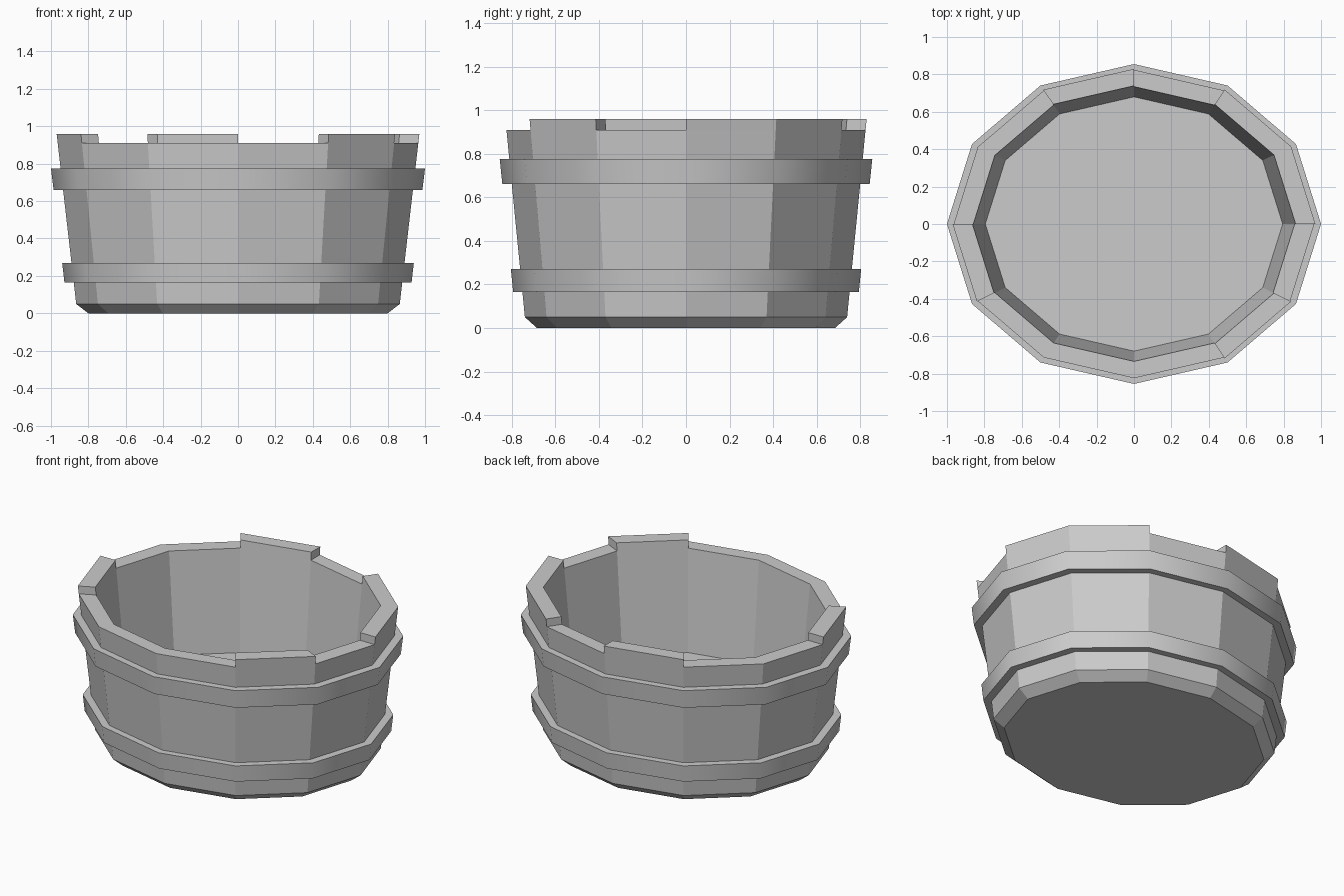
import bpy, bmesh
from math import cos, sin, pi, radians

if "Cube" in bpy.data.objects:
    bpy.data.objects.remove(bpy.data.objects["Cube"])

SIDES = 12
RATIO = 0.855          # oval: y radius / x radius


def lathe(name, profile, closed=False):
    """Sweep (radius, z) points round the oval; open profiles are capped at both ends."""
    bm = bmesh.new()
    rings = [[bm.verts.new((r * cos(2 * pi * i / SIDES), r * RATIO * sin(2 * pi * i / SIDES), z))
              for i in range(SIDES)] for r, z in profile]
    spans = list(zip(rings, rings[1:]))
    if closed:
        spans.append((rings[-1], rings[0]))
    strips = []
    for a, b in spans:
        strips.append([bm.faces.new((a[i], a[(i + 1) % SIDES], b[(i + 1) % SIDES], b[i]))
                       for i in range(SIDES)])
    if not closed:
        bm.faces.new(rings[0][::-1])
        bm.faces.new(rings[-1])
    return bm, strips


def finish(name, bm):
    bmesh.ops.recalc_face_normals(bm, faces=bm.faces[:])
    mesh = bpy.data.meshes.new(name)
    bm.to_mesh(mesh)
    bm.free()
    obj = bpy.data.objects.new(name, mesh)
    bpy.context.collection.objects.link(obj)
    return obj


# Tub: chamfered foot, flared wall, rim, inner wall and raised floor
LOW, HIGH = 0.91, 0.96
bm, strips = lathe("tub", [(0.80, 0), (0.865, 0.05), (0.964, LOW),
                           (0.859, LOW), (0.795, 0.27)])

# Staves that stand taller than the rest of the rim
rim = [strips[2][i] for i in (0, 1, 3, 6, 10)]
result = bmesh.ops.extrude_face_region(bm, geom=rim)
for v in [g for g in result["geom"] if isinstance(g, bmesh.types.BMVert)]:
    v.co.x *= 1.006
    v.co.y *= 1.006
    v.co.z = HIGH
left = [f for f in rim if f.is_valid]
if left:
    bmesh.ops.delete(bm, geom=left, context='FACES')
finish("tub", bm)

# Hoops, sunk slightly into the wall
for name, z0, z1, r0, r1 in (("lower_hoop", 0.165, 0.27, 0.928, 0.94),
                             ("upper_hoop", 0.66, 0.775, 0.986, 1.0)):
    bm, _ = lathe(name, [(r0, z0), (r1, z1), (r1 - 0.09, z1), (r0 - 0.09, z0)], closed=True)
    hoop = finish(name, bm)
    bpy.ops.object.select_all(action='DESELECT')
    hoop.select_set(True)
    bpy.context.view_layer.objects.active = hoop
    bpy.ops.object.shade_smooth_by_angle(angle=radians(40))
